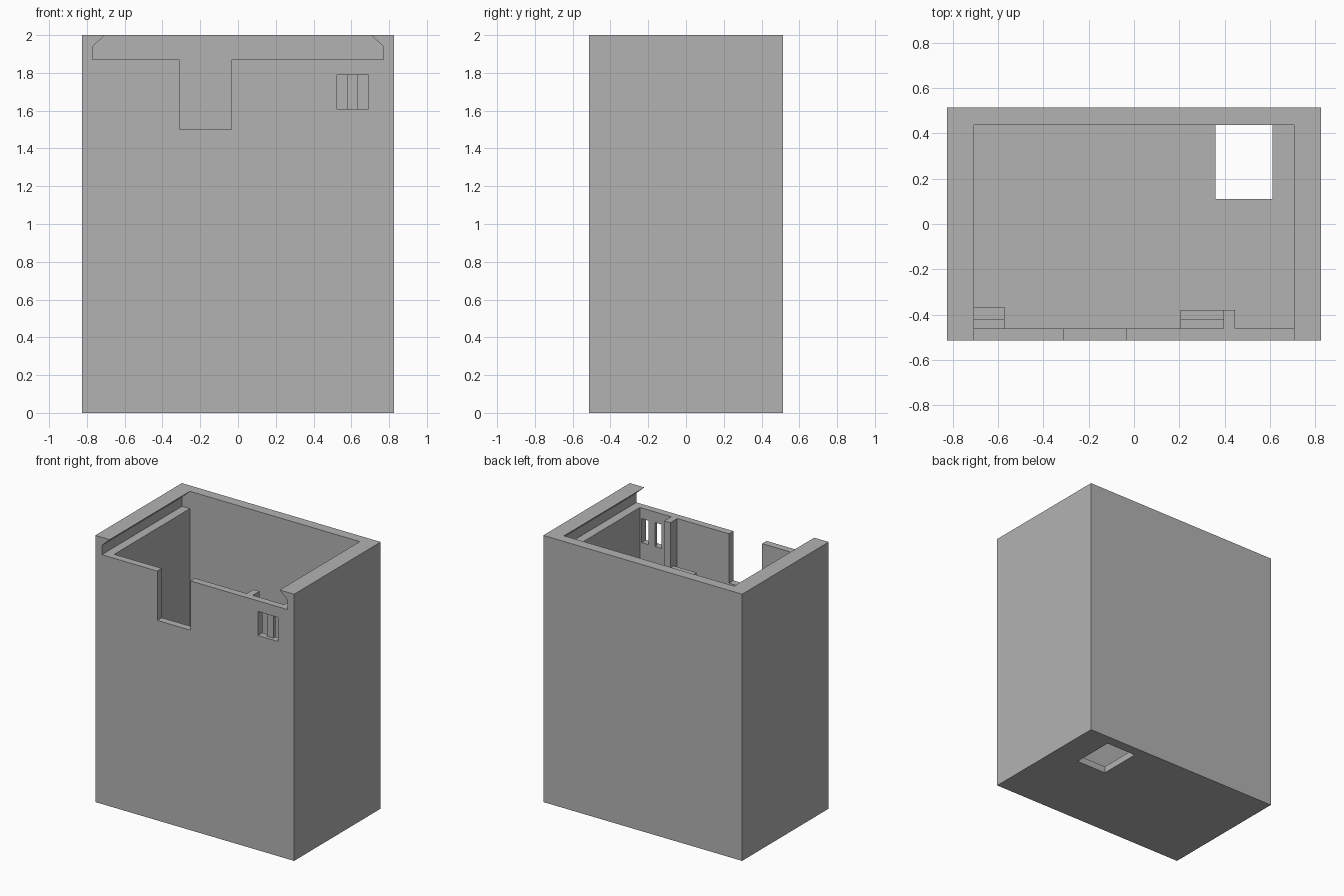
import bpy
import bmesh

if "Cube" in bpy.data.objects:
    bpy.data.objects.remove(bpy.data.objects["Cube"], do_unlink=True)

# Single grey plastic
grey = bpy.data.materials.new("grey_plastic")
grey.use_nodes = True
colour = (0.45, 0.45, 0.45, 1)
grey.diffuse_color = colour
grey.node_tree.nodes["Principled BSDF"].inputs["Base Color"].default_value = colour


def prism(name, profile, y0, y1):
    """Extrude an x-z outline from y0 to y1."""
    bm = bmesh.new()
    face = bm.faces.new([bm.verts.new((x, y0, z)) for x, z in profile])
    moved = bmesh.ops.extrude_face_region(bm, geom=[face])["geom"]
    bmesh.ops.translate(bm, vec=(0, y1 - y0, 0),
                        verts=[v for v in moved if isinstance(v, bmesh.types.BMVert)])
    bmesh.ops.recalc_face_normals(bm, faces=bm.faces)
    mesh = bpy.data.meshes.new(name)
    bm.to_mesh(mesh)
    bm.free()
    mesh.materials.append(grey)
    obj = bpy.data.objects.new(name, mesh)
    bpy.context.collection.objects.link(obj)
    return obj


def box(name, x0, x1, y0, y1, z0, z1):
    return prism(name, [(x0, z0), (x1, z0), (x1, z1), (x0, z1)], y0, y1)


def combine(target, tool, operation):
    """Apply a boolean and discard the tool object."""
    mod = target.modifiers.new(tool.name, "BOOLEAN")
    mod.operation = operation
    mod.solver = "EXACT"
    mod.object = tool
    bpy.context.view_layer.objects.active = target
    bpy.ops.object.modifier_apply(modifier=mod.name)
    bpy.data.objects.remove(tool, do_unlink=True)


W, D, H = 0.825, 0.513, 2.0        # half width, half depth, height
IN_X, FRONT, BACK = 0.705, -0.46, 0.437
FLOOR, RIM = 0.05, 1.87
OUT = -D - 0.1                     # beyond the front face

# Open-topped case
case = box("case", -W, W, -D, D, 0, H)
combine(case, box("cavity", -IN_X, IN_X, FRONT, BACK, FLOOR, H + 0.1), "DIFFERENCE")

# Dovetail groove for a sliding lid, open at the front
half = [(0.77, RIM), (0.77, 1.94), (IN_X, H), (IN_X, H + 0.1)]
groove = half + [(-x, z) for x, z in reversed(half)]
combine(case, prism("lid_groove", groove, OUT, BACK), "DIFFERENCE")

# Front notch, window recess, window slots and cable hole in the floor
cuts = {
    "front_notch": (-0.31, -0.035, OUT, FRONT + 0.02, 1.5, H),
    "window_recess": (0.525, 0.69, OUT, -0.487, 1.61, 1.79),
    "window_slot_right": (0.525, 0.58, OUT, FRONT + 0.02, 1.61, 1.79),
    "window_slot_left": (0.635, 0.69, OUT, FRONT + 0.02, 1.61, 1.79),
    "floor_hole": (0.36, 0.61, 0.11, BACK, -0.1, FLOOR + 0.1),
}
for name, size in cuts.items():
    combine(case, box(name, *size), "DIFFERENCE")

# Upright rib behind the front wall
combine(case, box("rib", 0.395, 0.445, FRONT - 0.02, -0.38, FLOOR - 0.02, RIM), "UNION")

# Two board holders: a low shelf with a raised lip in front of it
for side, x0, x1, lip_end in (("right", -IN_X, -0.57, -0.365), ("left", 0.205, 0.395, -0.38)):
    box("holder_shelf_" + side, x0, x1, FRONT, -0.42, FLOOR, 1.45)
    box("holder_lip_" + side, x0, x1, -0.42, lip_end, FLOOR, 1.53)
